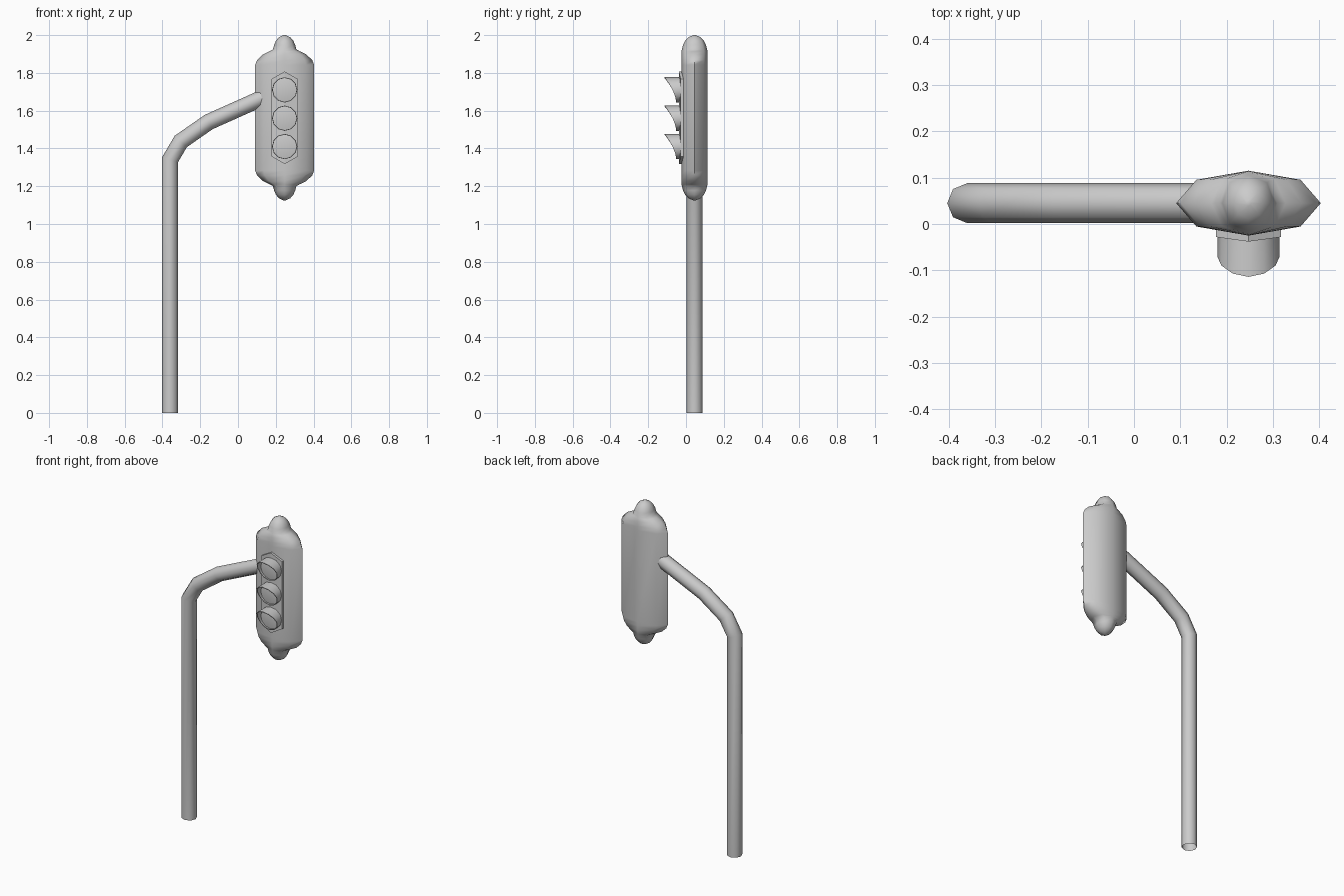
import bpy, bmesh
from math import sin, cos, pi, radians
from mathutils import Vector

if "Cube" in bpy.data.objects:
    bpy.data.objects.remove(bpy.data.objects["Cube"])

CX, CY, CZ = 0.247, 0.045, 1.5625   # centre of the signal housing


def finish(name, bm, angle=40):
    bmesh.ops.recalc_face_normals(bm, faces=bm.faces)
    me = bpy.data.meshes.new(name)
    bm.to_mesh(me)
    bm.free()
    ob = bpy.data.objects.new(name, me)
    bpy.context.collection.objects.link(ob)
    bpy.ops.object.select_all(action='DESELECT')
    ob.select_set(True)
    bpy.context.view_layer.objects.active = ob
    bpy.ops.object.shade_smooth_by_angle(angle=radians(angle))
    return ob


def loft(bm, rings, cap_start=False, cap_end=False):
    loops = [[bm.verts.new(p) for p in r] for r in rings]
    for a, b in zip(loops, loops[1:]):
        n = len(a)
        for i in range(n):
            bm.faces.new((a[i], a[(i + 1) % n], b[(i + 1) % n], b[i]))
    if cap_start:
        bm.faces.new(loops[0])
    if cap_end:
        bm.faces.new(loops[-1])


# bent pole: eight-sided tube with mitred bends, open at the foot
path = [Vector(p) for p in ((-0.36, CY, 0), (-0.36, CY, 1.34), (-0.303, CY, 1.437),
                            (-0.155, CY, 1.54), (0.14, CY, 1.672))]
R = 0.043
rings = []
for i, p in enumerate(path):
    d0 = (p - path[i - 1]).normalized() if i else (path[1] - p).normalized()
    d1 = (path[i + 1] - p).normalized() if i < len(path) - 1 else d0
    t = (d0 + d1).normalized()
    side = Vector((t.z, 0, -t.x)) / t.dot(d0)
    rings.append([p + R * (cos(k * pi / 4) * side + sin(k * pi / 4) * Vector((0, 1, 0)))
                  for k in range(8)])
bm = bmesh.new()
loft(bm, rings, cap_end=True)
finish("bent_pole", bm, 50)

# housing: stacked lens-shaped sections, mirrored top to bottom
# (height from centre, half width, half depth)
half = [(0.28, 0.156, 0.070), (0.305, 0.146, 0.070), (0.335, 0.115, 0.070),
        (0.352, 0.080, 0.069), (0.362, 0.062, 0.067), (0.385, 0.056, 0.061),
        (0.408, 0.046, 0.050), (0.426, 0.030, 0.033), (0.4375, 0.006, 0.006)]
levels = [(-h, w, d) for h, w, d in reversed(half)] + half
rings = []
for h, w, d in levels:
    section = ((1, 0), (0.72, 0.72), (0, 1), (-0.72, 0.72),
               (-1, 0), (-0.72, -0.72), (0, -1), (0.72, -0.72))
    rings.append([(CX + u * w, CY + v * d, CZ + h) for u, v in section])
bm = bmesh.new()
loft(bm, rings, True, True)
finish("signal_housing", bm, 60)

# six-sided lamp plate, folded along its centre line
bm = bmesh.new()
outline = [(0, 0.245), (0.07, 0.205), (0.07, -0.205),
           (0, -0.245), (-0.07, -0.205), (-0.07, 0.205)]
front, back = [[bm.verts.new((CX + x, y + 0.14 * abs(x), CZ + z)) for x, z in outline]
               for y in (-0.038, -0.018)]
for f in (front, back):
    bm.faces.new((f[0], f[1], f[2], f[3]))
    bm.faces.new((f[0], f[3], f[4], f[5]))
for i in range(6):
    j = (i + 1) % 6
    bm.faces.new((front[i], front[j], back[j], back[i]))
finish("lamp_plate", bm, 5)

# three lamps, each with a scooped hood and a lens
N, LR = 12, 0.067
for label, z in (("top", 1.71), ("middle", 1.56), ("bottom", 1.41)):
    def ring(r, y_of):
        return [(CX + r * cos(2 * pi * k / N), y_of(sin(2 * pi * k / N)),
                 z + r * sin(2 * pi * k / N)) for k in range(N)]

    def lip(s):
        return -0.052 - 0.062 * ((s + 1) / 2) ** 1.7

    bm = bmesh.new()
    loft(bm, [ring(LR, lambda s: -0.025), ring(LR, lip),
              ring(LR - 0.004, lip), ring(LR - 0.004, lambda s: -0.03)])
    finish(label + "_hood", bm)

    bm = bmesh.new()
    loft(bm, [ring(LR - 0.003, lambda s: -0.03), ring(LR - 0.003, lambda s: -0.043),
              ring(0.035, lambda s: -0.048)], cap_end=True)
    finish(label + "_lens", bm)
